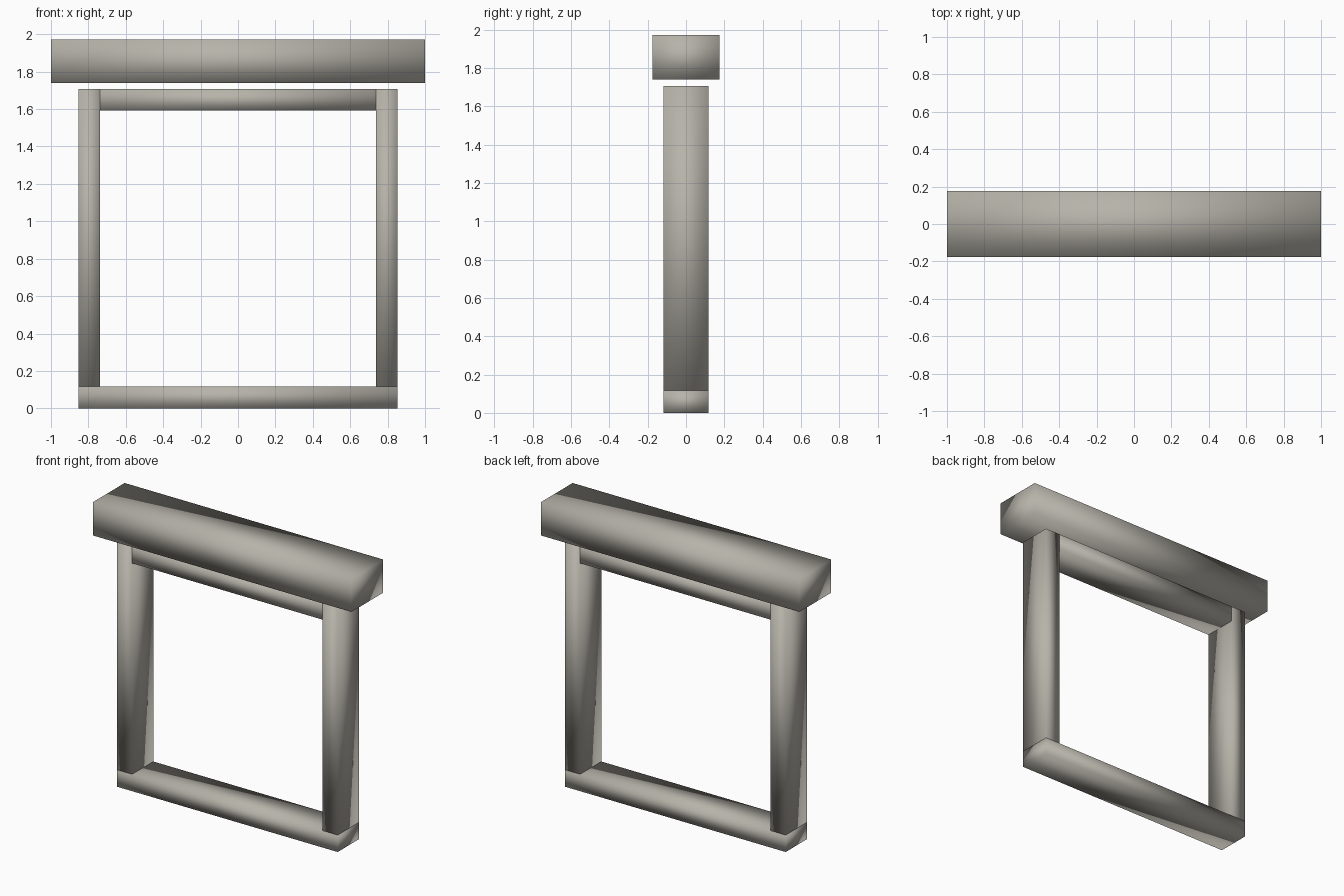
import bpy
import bmesh
from mathutils import Matrix, Vector

if "Cube" in bpy.data.objects:
    bpy.data.objects.remove(bpy.data.objects["Cube"], do_unlink=True)

# Single stone colour
stone = bpy.data.materials.new("warm grey stone")
stone.use_nodes = True
colour = (0.47, 0.45, 0.40, 1.0)
stone.diffuse_color = colour
stone.node_tree.nodes["Principled BSDF"].inputs["Base Color"].default_value = colour


def beam(name, x0, x1, half_depth, z0, z1):
    """Softly shaded rectangular beam, centred front to back."""
    bm = bmesh.new()
    size = Vector((x1 - x0, 2 * half_depth, z1 - z0))
    centre = Vector(((x0 + x1) / 2, 0, (z0 + z1) / 2))
    bmesh.ops.create_cube(bm, size=1, matrix=Matrix.LocRotScale(centre, None, size))
    for face in bm.faces:
        face.smooth = True
    mesh = bpy.data.meshes.new(name)
    bm.to_mesh(mesh)
    bm.free()
    mesh.materials.append(stone)
    obj = bpy.data.objects.new(name, mesh)
    bpy.context.collection.objects.link(obj)
    return obj


outer, inner = 0.853, 0.737      # frame half-widths
depth = 0.117                    # frame half-depth
sill_top, rail_bottom, frame_top = 0.118, 1.593, 1.706

# Frame: sill, two posts and the rail between them
beam("sill", -outer, outer, depth, 0, sill_top)
beam("left_post", inner, outer, depth, sill_top, frame_top)
beam("right_post", -outer, -inner, depth, sill_top, frame_top)
beam("top_rail", -inner, inner, depth, rail_bottom, frame_top)

# Wide lintel, set just above the frame
beam("lintel", -1, 1, 0.176, 1.74, 1.972)
